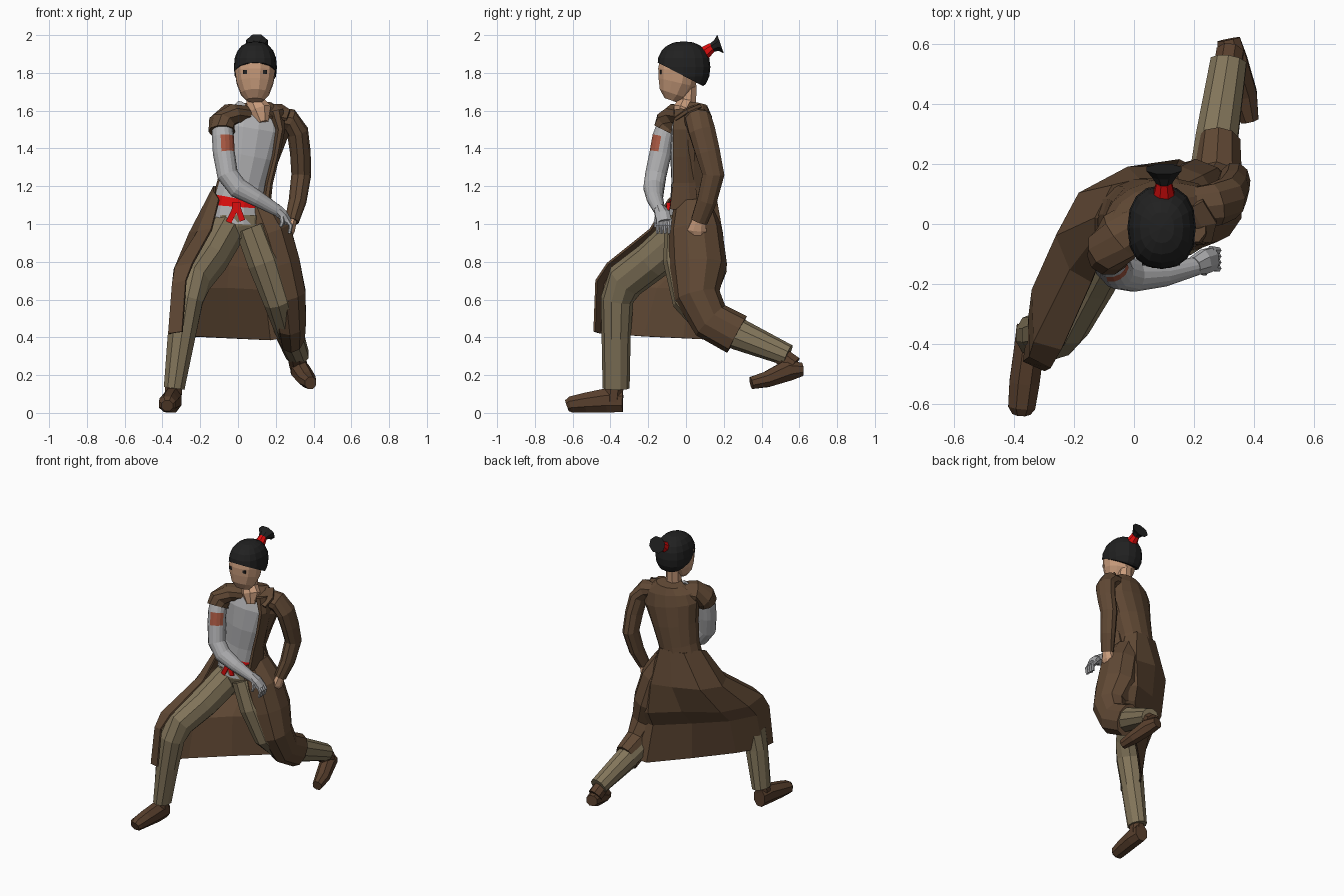
import bpy, bmesh, math
from mathutils import Vector


def mat(name, r, g, b):
    m = bpy.data.materials.new(name)
    m.diffuse_color = (r, g, b, 1)
    return m


COAT = mat("coat brown", .118, .066, .035)
BOOT = mat("boot brown", .098, .05, .026)
PANTS = mat("trouser khaki", .225, .178, .103)
SHIRT = mat("shirt grey", .43, .43, .44)
SKIN = mat("skin", .58, .33, .20)
RED = mat("red cloth", .72, .004, .004)
HAIR = mat("hair black", .015, .015, .015)
PATCH = mat("rust patch", .40, .10, .055)


def finish(bm, name, mats, rule=None):
    bmesh.ops.recalc_face_normals(bm, faces=bm.faces)
    if rule:
        for f in bm.faces:
            f.material_index = rule(f.calc_center_median(), f.normal)
    me = bpy.data.meshes.new(name)
    bm.to_mesh(me)
    bm.free()
    for m in mats:
        me.materials.append(m)
    ob = bpy.data.objects.new(name, me)
    bpy.context.collection.objects.link(ob)
    return ob


def loft(name, pts, mats, sides=8, ref=(1, 0, 0), rule=None):
    """Tube through (x, y, z, radius along ref, other radius)."""
    bm = bmesh.new()
    pos = [Vector(p[:3]) for p in pts]
    rings = []
    for i, p in enumerate(pts):
        t = (pos[min(i + 1, len(pos) - 1)] - pos[max(i - 1, 0)]).normalized()
        r = Vector(ref)
        a = (r - t * r.dot(t)).normalized()
        b = t.cross(a)
        k = 1 / math.cos(math.pi / sides)
        ring = []
        for s in range(sides):
            w = (s + .5) * math.tau / sides
            ring.append(bm.verts.new(pos[i] + a * (p[3] * k * math.cos(w))
                                     + b * (p[-1] * k * math.sin(w))))
        rings.append(ring)
    for u, v in zip(rings, rings[1:]):
        for s in range(sides):
            n = (s + 1) % sides
            bm.faces.new((u[s], u[n], v[n], v[s]))
    bm.faces.new(rings[0])
    bm.faces.new(rings[-1])
    return finish(bm, name, mats, rule)


def box(name, c, size, m, tilt=0):
    bm = bmesh.new()
    bmesh.ops.create_cube(bm, size=1)
    bmesh.ops.scale(bm, vec=size, verts=bm.verts)
    ob = finish(bm, name, [m])
    ob.location = c
    ob.rotation_euler = (0, tilt, 0)
    return ob


# torso: grey shirt in front, red belt band, brown coat on sides and back
def torso_rule(c, n):
    if n.y > -.52 or c.z > 1.6:
        return 1
    return 2 if 1.09 < c.z < 1.13 else 0


loft("torso", [(.0, .035, 1.0, .155, .13), (.005, .035, 1.09, .145, .12),
               (.01, .035, 1.13, .14, .115), (.03, .037, 1.22, .135, .112),
               (.06, .035, 1.36, .155, .115), (.085, .037, 1.5, .185, .107),
               (.095, .045, 1.585, .165, .085), (.09, .055, 1.635, .09, .055)],
     [SHIRT, COAT, RED], 14, (1, .22, 0), torso_rule)
box("belt_knot", (-.01, -.09, 1.095), (.045, .025, .04), RED)
box("belt_tail_left", (-.03, -.098, 1.05), (.03, .009, .09), RED, .45)
box("belt_tail_right", (.01, -.098, 1.055), (.03, .009, .08), RED, -.35)
# open front edge of the coat on the left side
loft("coat_left_front", [(.2, -.01, 1.6, .04, .05), (.225, -.015, 1.5, .025, .055),
                         (.2, -.015, 1.36, .02, .055), (.165, -.01, 1.22, .02, .06),
                         (.145, -.01, 1.08, .025, .075)], [COAT], 8)

# neck and collar
loft("neck", [(.132, -.037, 1.535, .03, .03), (.115, -.014, 1.60, .062, .055),
              (.092, .005, 1.65, .048, .048), (.09, .012, 1.74, .045, .045)], [SKIN], 8)
loft("shirt_collar", [(.0, -.075, 1.56, .03, .012), (-.005, -.03, 1.60, .035, .012),
                      (.02, .0, 1.64, .02, .012)], [SHIRT], 6)
loft("coat_lapel", [(.21, -.05, 1.56, .05, .012), (.225, .0, 1.595, .05, .015),
                    (.19, .06, 1.62, .045, .015)], [COAT], 6)

# head, eyes, hair cap and ponytail
loft("head", [(.09, -.08, 1.655, .045, .035), (.09, -.068, 1.69, .075, .075),
              (.09, -.048, 1.75, .098, .1), (.09, -.04, 1.81, .106, .108),
              (.09, -.035, 1.85, .104, .106), (.09, -.02, 1.885, .08, .08)], [SKIN], 12)
for side, x in (("right", .037), ("left", .143)):
    box("eye_" + side, (x, -.134, 1.805), (.022, .009, .02), HAIR)
bm = bmesh.new()
bmesh.ops.create_uvsphere(bm, u_segments=16, v_segments=10, radius=1)
for v in bm.verts:
    x, y, z = (math.copysign(abs(c) ** .86, c) for c in v.co)
    v.co = Vector((.092 + x * .114, -.012 + y * .141, 1.83 + z * .137))
bmesh.ops.bisect_plane(bm, geom=bm.verts[:] + bm.edges[:] + bm.faces[:],
                       plane_co=(.09, -.14, 1.85), plane_no=(0, .52, 1), clear_inner=True)
bmesh.ops.holes_fill(bm, edges=[e for e in bm.edges if e.is_boundary])
finish(bm, "hair_cap", [HAIR])
loft("hair_tie", [(.1, .085, 1.895, .038), (.1, .14, 1.937, .025)], [RED], 8)
loft("ponytail", [(.1, .135, 1.932, .024), (.1, .16, 1.945, .04, .03),
                  (.1, .183, 1.953, .058, .052)], [HAIR], 8)

# gloved right arm with patch
Y = (0, 1, 0)
loft("right_arm", [(-.085, -.09, 1.56, .05), (-.08, -.12, 1.46, .058), (-.075, -.135, 1.375, .058),
                   (-.055, -.16, 1.26, .056), (.0, -.17, 1.19, .055), (.1, -.165, 1.135, .043),
                   (.21, -.14, 1.07, .03)], [SHIRT, PATCH], 16, Y,
     lambda c, n: int(1.38 < c.z < 1.46 and n.x * .66 - n.y * .75 > .7))
loft("right_cap_sleeve", [(.04, .02, 1.58, .075, .05), (-.045, -.04, 1.575, .085, .06),
                          (-.085, -.085, 1.53, .08, .07), (-.085, -.105, 1.49, .07, .068)], [COAT], 10, Y)
loft("right_glove", [(.2, -.14, 1.08, .03), (.235, -.125, 1.05, .04, .028),
                     (.265, -.115, 1.01, .038, .022)], [SHIRT], 8, Y)
for i in range(4):
    y = -.145 + i * .02
    loft(f"right_finger_{i}", [(.255, y, 1.025, .011), (.28, y - .003, .99, .01),
                               (.272, y - .006, .95, .008)], [SHIRT], 6, Y)
loft("right_thumb", [(.23, -.15, 1.05, .013), (.235, -.16, 1.01, .011),
                     (.225, -.16, .985, .008)], [SHIRT], 6, Y)

# left sleeve and bare hand
loft("left_sleeve", [(.17, .05, 1.565, .065, .055), (.27, .065, 1.55, .07, .06),
                     (.315, .085, 1.49, .07, .055), (.33, .115, 1.38, .065, .052),
                     (.335, .145, 1.26, .058, .05), (.315, .11, 1.12, .052, .045),
                     (.285, .07, 1.015, .044, .036)], [COAT], 10, Y)
loft("left_hand", [(.287, .07, 1.03, .033, .026), (.272, .058, .97, .05, .03),
                   (.252, .065, .91, .03, .022)], [SKIN], 8, Y)

# trousers
loft("pelvis", [(.01, .0, .91, .07, .07), (.0, .01, .97, .14, .1), (.0, .02, 1.03, .145, .115)], [PANTS], 10)
loft("right_trouser", [(-.06, .0, .96, .09, .11), (-.15, -.18, .805, .09, .1), (-.23, -.32, .7, .085, .1),
                       (-.265, -.365, .6, .08, .083), (-.3, -.37, .4, .073, .073),
                       (-.338, -.37, .13, .055, .068)], [PANTS], 10)
loft("left_trouser", [(.07, -.01, .98, .085, .1), (.14, -.015, .8, .09, .1), (.215, .02, .6, .08, .09),
                      (.255, .12, .49, .075, .085), (.275, .28, .415, .07, .08),
                      (.315, .54, .305, .06, .055)], [PANTS], 10)

# boots
loft("right_boot", [(-.345, -.335, .065, .045, .06), (-.35, -.42, .066, .05, .064),
                    (-.365, -.53, .055, .05, .052), (-.374, -.61, .045, .045, .042),
                    (-.375, -.63, .038, .03, .03)], [BOOT], 8)
loft("right_ankle", [(-.338, -.375, .18, .045, .05), (-.345, -.385, .06, .045, .045)], [BOOT], 8)
loft("left_boot", [(.315, .615, .23, .038, .035), (.33, .54, .225, .048, .056),
                   (.365, .43, .178, .045, .042), (.385, .345, .158, .03, .032)], [BOOT], 8)
loft("left_ankle", [(.305, .48, .32, .045, .045), (.32, .57, .25, .045, .05)], [BOOT], 8)

# coat side wrapped around the rear leg
loft("coat_left_leg", [(.1, .04, 1.1, .085, .1), (.155, .05, .96, .125, .135), (.205, .065, .78, .125, .145),
                       (.255, .06, .62, .105, .115), (.275, .13, .49, .085, .105),
                       (.282, .27, .415, .072, .105)], [COAT], 10)

# coat skirt: full over the hips, then a flat panel stretched from the front knee to the rear leg
rows = [
    [(-.1, -.09, 1.13), (-.125, -.04, 1.17), (-.125, .02, 1.2), (-.07, .125, 1.2),
     (.02, .145, 1.2), (.1, .145, 1.2), (.145, .08, 1.18)],
    [(-.14, -.19, .97), (-.21, -.15, .96), (-.255, -.04, .95), (-.18, .1, .96),
     (-.02, .185, .97), (.14, .19, .95), (.22, .12, .92)],
    [(-.24, -.415, .79), (-.33, -.39, .77), (-.335, -.22, .76), (-.25, -.03, .77),
     (-.05, .12, .78), (.15, .21, .75), (.25, .16, .72)],
    [(-.275, -.475, .7), (-.345, -.44, .68), (-.345, -.3, .67), (-.24, -.15, .66),
     (-.06, .02, .66), (.14, .17, .65), (.25, .14, .64)],
    [(-.295, -.485, .43), (-.365, -.455, .42), (-.35, -.36, .415), (-.24, -.22, .405),
     (-.04, -.01, .395), (.17, .2, .385), (.25, .22, .4)]]
bm = bmesh.new()
grid = [[bm.verts.new(p) for p in r] for r in rows]
for a, b in zip(grid, grid[1:]):
    for j in range(len(a) - 1):
        bm.faces.new((a[j], a[j + 1], b[j + 1], b[j]))
skirt = finish(bm, "coat_skirt", [COAT])
thick = skirt.modifiers.new("cloth", 'SOLIDIFY')
thick.thickness = .012
thick.offset = 0
